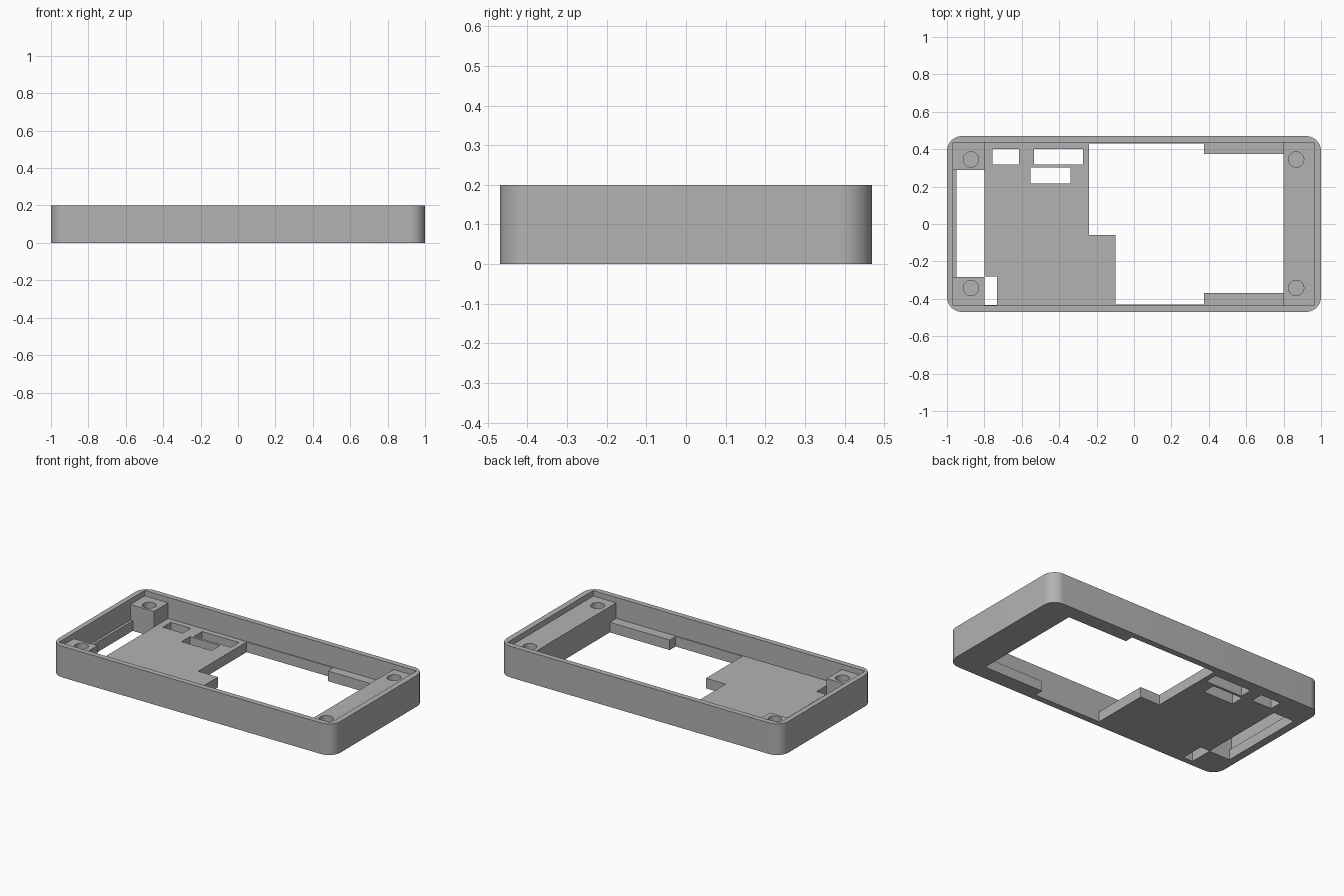
import bpy
import bmesh
from math import cos, sin, pi, radians

if "Cube" in bpy.data.objects:
    bpy.data.objects.remove(bpy.data.objects["Cube"], do_unlink=True)

# Main dimensions
HEIGHT, FLOOR, POST = 0.2, 0.065, 0.165
HALF_X, HALF_Y, RADIUS = 1.0, 0.47, 0.08
IN_L, IN_R, IN_Y = -0.967, 0.963, 0.435

grey = bpy.data.materials.new("plain grey")
grey.use_nodes = True
colour = (0.45, 0.45, 0.45, 1)
grey.diffuse_color = colour
grey.node_tree.nodes["Principled BSDF"].inputs["Base Color"].default_value = colour


def prism(name, outline, z0, z1):
    """Extrude a flat outline between two heights."""
    bm = bmesh.new()
    face = bm.faces.new([bm.verts.new((x, y, z0)) for x, y in outline])
    ext = bmesh.ops.extrude_face_region(bm, geom=[face])
    for v in ext["geom"]:
        if isinstance(v, bmesh.types.BMVert):
            v.co.z = z1
    bmesh.ops.recalc_face_normals(bm, faces=bm.faces)
    mesh = bpy.data.meshes.new(name)
    bm.to_mesh(mesh)
    bm.free()
    mesh.materials.append(grey)
    obj = bpy.data.objects.new(name, mesh)
    bpy.context.collection.objects.link(obj)
    return obj


def rect(x0, x1, y0, y1):
    return [(x0, y0), (x1, y0), (x1, y1), (x0, y1)]


def circle(cx, cy, r, n=32):
    return [(cx + r * cos(2 * pi * i / n), cy + r * sin(2 * pi * i / n)) for i in range(n)]


def rounded_rect(hx, hy, r, steps=10):
    pts = []
    for q, (sx, sy) in enumerate([(1, 1), (-1, 1), (-1, -1), (1, -1)]):
        for i in range(steps + 1):
            a = (q + i / steps) * pi / 2
            pts.append((sx * (hx - r) + r * cos(a), sy * (hy - r) + r * sin(a)))
    return pts


def cut(target, name, outline, z0, z1):
    """Subtract a prism from the target and discard the cutter."""
    cutter = prism(name, outline, z0, z1)
    cutter.hide_render = True
    mod = target.modifiers.new(name, "BOOLEAN")
    mod.operation, mod.solver, mod.object = "DIFFERENCE", "EXACT", cutter
    bpy.context.view_layer.objects.active = target
    bpy.ops.object.modifier_apply(modifier=mod.name)
    bpy.data.objects.remove(cutter, do_unlink=True)


# Solid body with rounded vertical corners
tray = prism("case_tray", rounded_rect(HALF_X, HALF_Y, RADIUS), 0, HEIGHT)

# Shallow recess inside the rim
cut(tray, "rim_recess", rect(IN_L, IN_R, -IN_Y, IN_Y), POST, HEIGHT + 0.1)

# Deep cavity, leaving two corner posts and the end block
cavity = [(-0.8, -IN_Y), (0.8, -IN_Y), (0.8, IN_Y), (-0.8, IN_Y),
          (-0.8, 0.29), (IN_L, 0.29), (IN_L, -0.283), (-0.8, -0.283)]
cut(tray, "deep_cavity", cavity, FLOOR, HEIGHT + 0.1)

# Large stepped opening through the floor
opening = [(-0.10, -0.43), (0.375, -0.43), (0.375, -0.37), (0.8, -0.37),
           (0.8, 0.375), (0.375, 0.375), (0.375, 0.43), (-0.24, 0.43),
           (-0.24, -0.06), (-0.10, -0.06)]
cut(tray, "main_opening", opening, -0.1, 0.1)

# Small slots through the floor
slots = {
    "end_slot": (-0.95, -0.8, -0.283, 0.29),
    "corner_slot": (-0.8, -0.733, -0.433, -0.28),
    "short_slot": (-0.757, -0.615, 0.318, 0.40),
    "long_slot": (-0.535, -0.273, 0.318, 0.40),
    "middle_slot": (-0.553, -0.34, 0.217, 0.302),
}
for name, box in slots.items():
    cut(tray, name, rect(*box), -0.1, 0.1)

# Blind screw holes in the posts and end block
for x in (-0.872, 0.867):
    for y in (-0.342, 0.345):
        cut(tray, "screw_hole", circle(x, y, 0.041), FLOOR, HEIGHT + 0.1)

# Smooth the rounded corners and holes, keep edges sharp
bpy.ops.object.select_all(action="DESELECT")
tray.select_set(True)
bpy.context.view_layer.objects.active = tray
bpy.ops.object.shade_smooth_by_angle(angle=radians(30))
